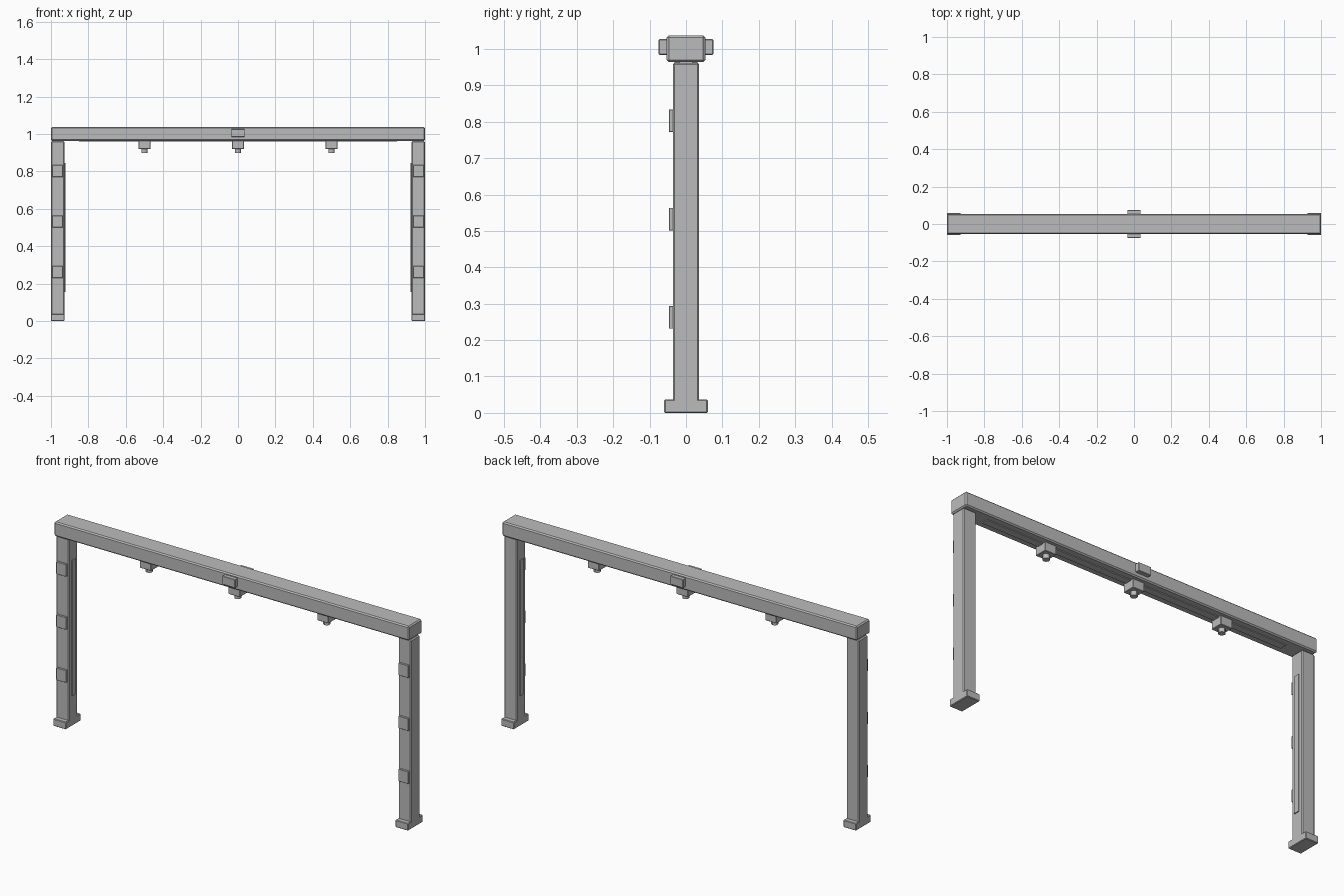
import bpy

if "Cube" in bpy.data.objects:
    bpy.data.objects.remove(bpy.data.objects["Cube"])

metal = bpy.data.materials.new("grey metal")
metal.diffuse_color = (0.5, 0.5, 0.5, 1)
metal.use_nodes = True
metal.node_tree.nodes["Principled BSDF"].inputs["Base Color"].default_value = metal.diffuse_color


def finish(obj, name, bevel):
    obj.name = name
    obj.data.materials.append(metal)
    if bevel:
        mod = obj.modifiers.new("bevel", 'BEVEL')
        mod.width = bevel
        mod.segments = 1
    return obj


def box(name, x, y, z, bevel=0.0):
    """Box spanning the given (min, max) ranges."""
    spans = (x, y, z)
    bpy.ops.mesh.primitive_cube_add(size=1, location=[(a + b) / 2 for a, b in spans])
    obj = bpy.context.object
    obj.scale = [b - a for a, b in spans]
    bpy.ops.object.transform_apply(location=False, rotation=False, scale=True)
    return finish(obj, name, bevel)


# Cross beam with thin strip underneath
box("cross_beam", (-1, 1), (-0.053, 0.053), (0.964, 1.037), 0.006)
box("beam_strip", (-0.85, 0.85), (-0.018, 0.018), (0.96, 0.966))

# Sensor blocks on the front and back of the beam
for label, s in (("front", -1), ("back", 1)):
    box(label + "_sensor", (-0.036, 0.036), sorted((s * 0.052, s * 0.075)), (0.984, 1.027), 0.002)

# Spray heads under the beam
for x in (-0.5, 0, 0.5):
    box("nozzle_block", (x - 0.032, x + 0.032), (-0.032, 0.032), (0.92, 0.965), 0.002)
    bpy.ops.mesh.primitive_cylinder_add(vertices=12, radius=0.017, depth=0.024, location=(x, 0, 0.91))
    nozzle = finish(bpy.context.object, "nozzle", 0)
    bpy.ops.object.shade_smooth_by_angle()

# Posts, each with foot, inner strip and three front pads
for side, s in (("left", -1), ("right", 1)):
    def span(a, b):
        return sorted((s * a, s * b))
    box(side + "_post", span(0.928, 1), (-0.036, 0.036), (0.01, 0.962), 0.005)
    box(side + "_foot", span(0.928, 1), (-0.06, 0.06), (0, 0.037), 0.003)
    box(side + "_inner_strip", span(0.923, 0.93), (-0.015, 0.015), (0.155, 0.845))
    for z in (0.2625, 0.5325, 0.8025):
        box(side + "_front_pad", span(0.936, 0.992), (-0.047, -0.035), (z - 0.031, z + 0.031), 0.001)
